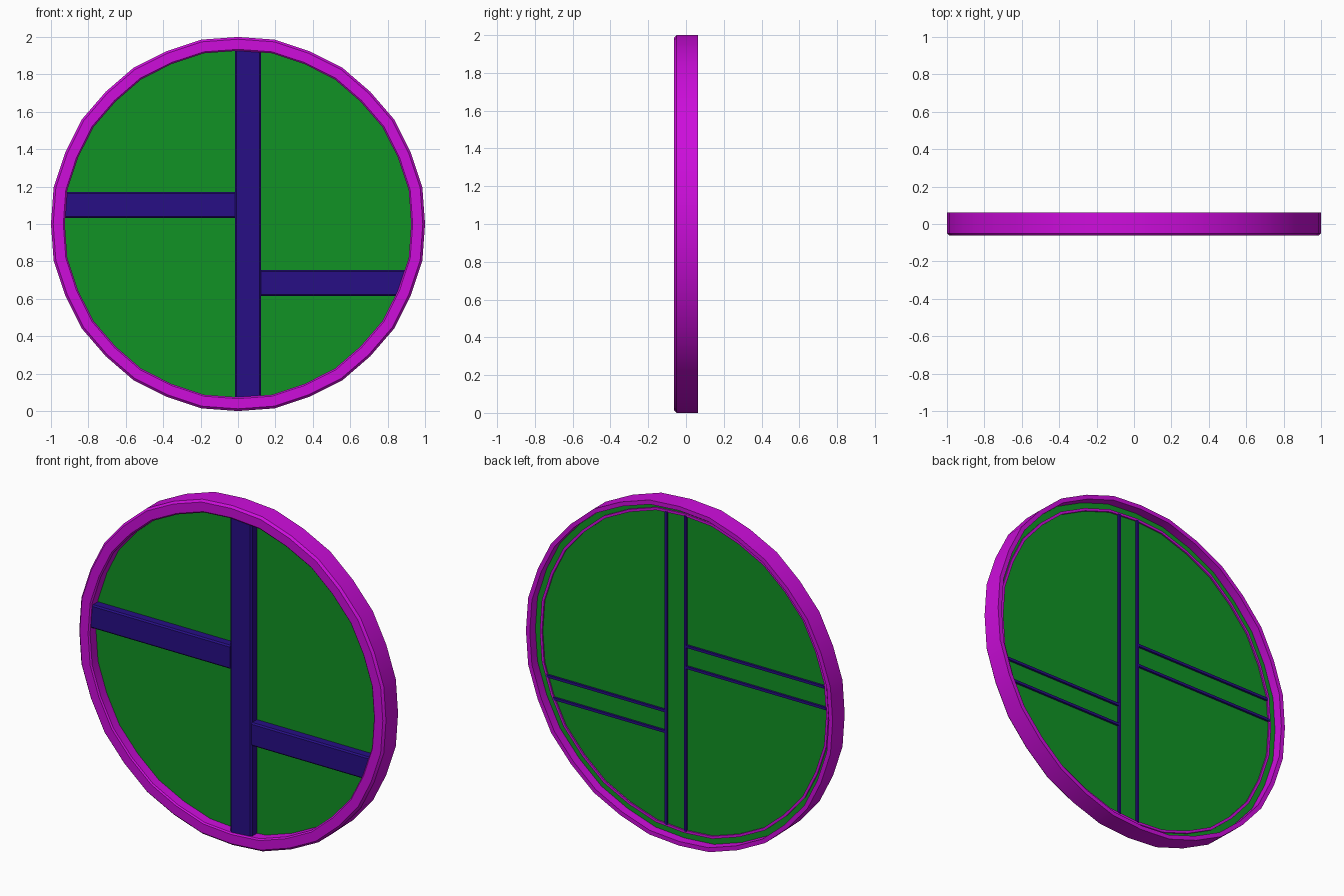
import bpy, bmesh, math

if "Cube" in bpy.data.objects:
    bpy.data.objects.remove(bpy.data.objects["Cube"])

SIDES = 32
CENTRE_Z = 1.0


def material(name, rgb):
    m = bpy.data.materials.new(name)
    m.use_nodes = True
    m.diffuse_color = (*rgb, 1)
    m.node_tree.nodes["Principled BSDF"].inputs["Base Color"].default_value = (*rgb, 1)
    return m


magenta = material("magenta frame", (0.61, 0.004, 0.71))
green = material("green glass", (0.0055, 0.29, 0.018))
navy = material("navy bars", (0.02, 0.0045, 0.235))


def finish(bm, name, mat):
    bmesh.ops.recalc_face_normals(bm, faces=bm.faces)
    mesh = bpy.data.meshes.new(name)
    bm.to_mesh(mesh)
    bm.free()
    mesh.materials.append(mat)
    obj = bpy.data.objects.new(name, mesh)
    bpy.context.collection.objects.link(obj)
    bpy.ops.object.select_all(action='DESELECT')
    obj.select_set(True)
    bpy.context.view_layer.objects.active = obj
    bpy.ops.object.shade_smooth_by_angle(angle=math.radians(30))
    return obj


def ring(bm, radius, y):
    # Every other corner sits slightly further out
    verts = []
    for i in range(SIDES):
        a = 2 * math.pi * i / SIDES
        r = radius * (1.005 if i % 2 else 1.0)
        verts.append(bm.verts.new((r * math.sin(a), y, CENTRE_Z + r * math.cos(a))))
    return verts


def bridge(bm, a, b):
    n = len(a)
    for i in range(n):
        j = (i + 1) % n
        bm.faces.new((a[i], a[j], b[j], b[i]))


# Round frame: a channel open at the back, with a short inner wall
profile = [(1.0, 0.0625), (1.0, -0.05), (0.988, -0.0625), (0.934, -0.0625),
           (0.926, -0.055), (0.926, 0.018), (0.941, 0.018), (0.941, -0.045),
           (0.975, -0.045), (0.975, 0.0625)]
bm = bmesh.new()
rings = [ring(bm, r, y) for r, y in profile]
for k, loop in enumerate(rings):
    bridge(bm, loop, rings[(k + 1) % len(rings)])
finish(bm, "round_frame", magenta)

# Glass disc
bm = bmesh.new()
front, back = ring(bm, 0.976, 0.0), ring(bm, 0.976, 0.01)
bridge(bm, front, back)
bm.faces.new(front)
bm.faces.new(back)
finish(bm, "glass_pane", green)


def glazing_bar(name, low, high, vertical, start, end):
    """Channel bar open at the back; an end of +1 or -1 meets the frame."""
    w, b, f, k, t = 0.015, 0.008, -0.052, 0.022, 0.015
    section = [(low, k), (low, f + b), (low + b, f), (high - b, f), (high, f + b),
               (high, k), (high - w, k), (high - w, f + t), (low + w, f + t), (low + w, k)]

    def reach(limit, across):
        if abs(limit) == 1:
            return limit * math.sqrt(0.93 ** 2 - across ** 2)
        return limit

    bm = bmesh.new()
    loops = []
    for limit in (start, end):
        loop = []
        for across, y in section:
            along = reach(limit, across)
            x, z = (across, along) if vertical else (along, across)
            loop.append(bm.verts.new((x, y, CENTRE_Z + z)))
        loops.append(loop)
        bm.faces.new(loop)
    bridge(bm, *loops)
    finish(bm, name, navy)


# Bars, measured from the centre of the window
LEFT_EDGE, RIGHT_EDGE = -0.017, 0.124
glazing_bar("upright_bar", LEFT_EDGE, RIGHT_EDGE, True, -1, 1)
glazing_bar("upper_cross_bar", 0.031, 0.17, False, -1, LEFT_EDGE)
glazing_bar("lower_cross_bar", -0.384, -0.247, False, RIGHT_EDGE, 1)
